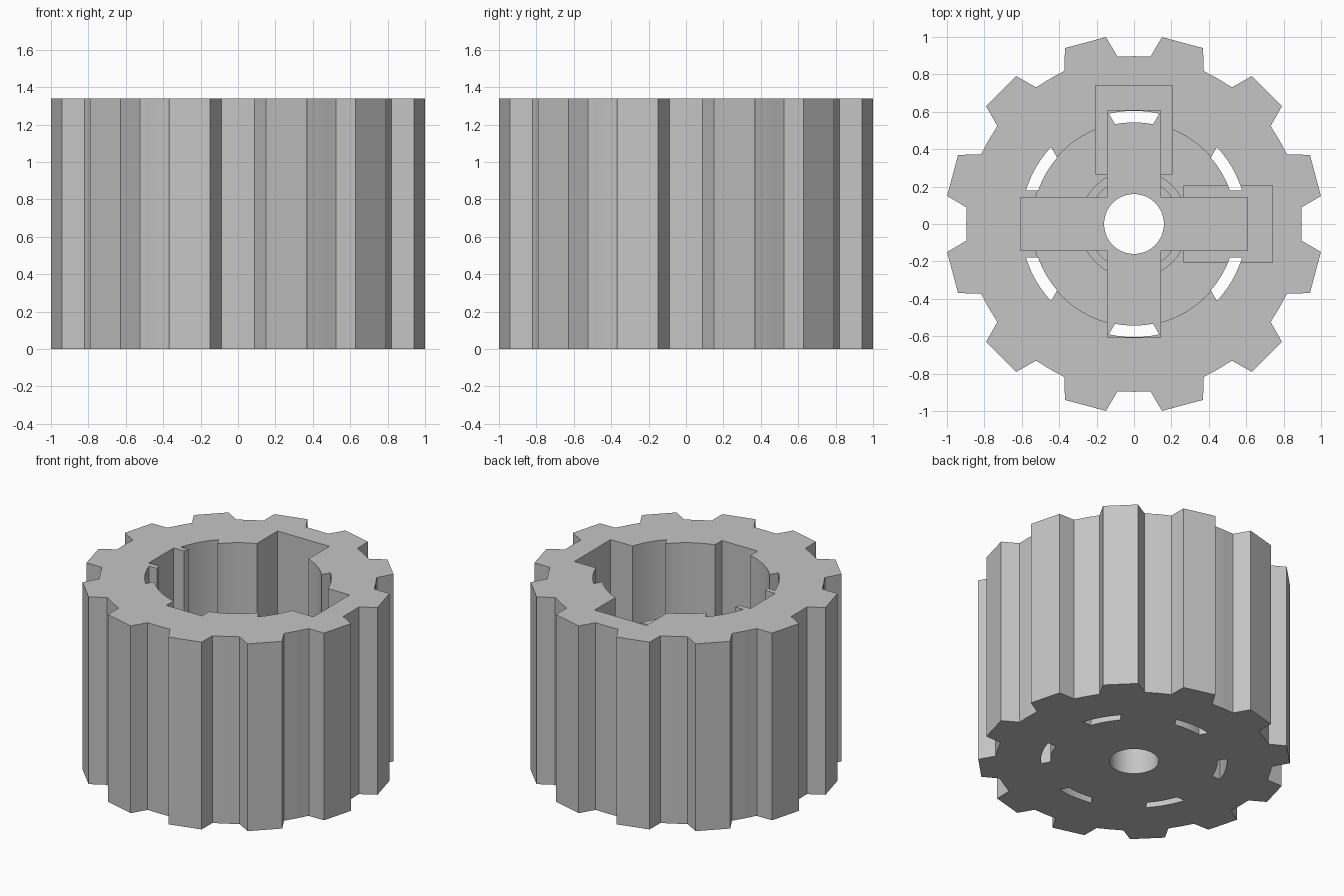
import bpy, bmesh
from math import sin, cos, pi, radians, atan2, hypot

cube = bpy.data.objects.get("Cube")
if cube:
    bpy.data.objects.remove(cube, do_unlink=True)

HEIGHT = 1.34
FLOOR = 0.81        # cavity floor
NOTCH_Z = 0.62      # floor of the two wide notches
CROSS_Z = 0.45      # floor of the cross groove
TOP = HEIGHT + 0.1  # cutters reach past the rim

grey = bpy.data.materials.new("grey")
grey.use_nodes = True
grey.diffuse_color = (0.56, 0.56, 0.56, 1)
grey.node_tree.nodes["Principled BSDF"].inputs["Base Color"].default_value = (0.56, 0.56, 0.56, 1)


def prism(name, points, z0, z1):
    """Extrude a counter-clockwise outline from z0 to z1."""
    bm = bmesh.new()
    face = bm.faces.new([bm.verts.new((x, y, z0)) for x, y in points])
    moved = bmesh.ops.extrude_face_region(bm, geom=[face])["geom"]
    bmesh.ops.translate(bm, vec=(0, 0, z1 - z0),
                        verts=[v for v in moved if isinstance(v, bmesh.types.BMVert)])
    bmesh.ops.recalc_face_normals(bm, faces=bm.faces)
    mesh = bpy.data.meshes.new(name)
    bm.to_mesh(mesh)
    bm.free()
    mesh.materials.append(grey)
    obj = bpy.data.objects.new(name, mesh)
    bpy.context.collection.objects.link(obj)
    return obj


def arc(radius, start, end, steps):
    return [(radius * cos(start + (end - start) * i / steps),
             radius * sin(start + (end - start) * i / steps)) for i in range(steps + 1)]


def circle(radius, steps=96):
    return arc(radius, 0, 2 * pi, steps)[:-1]


def box(x0, x1, y0, y1):
    return [(x0, y0), (x1, y0), (x1, y1), (x0, y1)]


def turn(points, a):
    return [(x * cos(a) - y * sin(a), x * sin(a) + y * cos(a)) for x, y in points]


def apply_boolean(target, cutter, operation="DIFFERENCE"):
    mod = target.modifiers.new("cut", "BOOLEAN")
    mod.operation = operation
    mod.solver = "EXACT"
    mod.object = cutter
    bpy.context.view_layer.objects.active = target
    bpy.ops.object.modifier_apply(modifier=mod.name)
    bpy.data.objects.remove(cutter, do_unlink=True)


# Toothed drum: twelve flat-tipped teeth joined by root arcs
root = atan2(0.146, 0.886)
tooth = [(0.888, -0.146), (1.004, -0.114), (1.004, 0.114), (0.888, 0.146)]
outline = []
for k in range(12):
    a = radians(15 + 30 * k)
    outline += turn(tooth, a)
    outline += arc(0.897, a + root, a + pi / 6 - root, 6)[1:-1]
drum = prism("toothed_drum", outline, 0, HEIGHT)

# Round cavity
apply_boolean(drum, prism("cavity", circle(0.545), FLOOR, TOP))

# Wide notches at the back and the left
for k in range(2):
    notch = turn(box(0.267, 0.74, -0.205, 0.205), k * pi / 2)
    apply_boolean(drum, prism("notch", notch, NOTCH_Z, TOP))

# Cross groove, running into the wall
for k in range(2):
    groove = turn(box(-0.608, 0.608, -0.141, 0.141), k * pi / 2)
    apply_boolean(drum, prism("cross_groove", groove, CROSS_Z, TOP))

# Shallow ring groove around the hub
ring = prism("ring_groove", circle(0.288), FLOOR - 0.1, FLOOR + 0.05)
apply_boolean(ring, prism("ring_core", circle(0.248), 0, TOP))
apply_boolean(drum, ring)

# Six flared slots through the full height
inner, outer = atan2(0.102, 0.535), atan2(0.135, 0.59)
slot = arc(0.605, -outer, outer, 8) + arc(0.543, inner, -inner, 8)
for k in range(6):
    apply_boolean(drum, prism("slot", turn(slot, radians(30 + 60 * k)), -0.1, TOP))

# Axle hole
apply_boolean(drum, prism("axle_hole", circle(0.16, 64), -0.1, TOP))

bpy.ops.object.select_all(action="DESELECT")
drum.select_set(True)
bpy.context.view_layer.objects.active = drum
bpy.ops.object.shade_smooth_by_angle(angle=radians(20))
